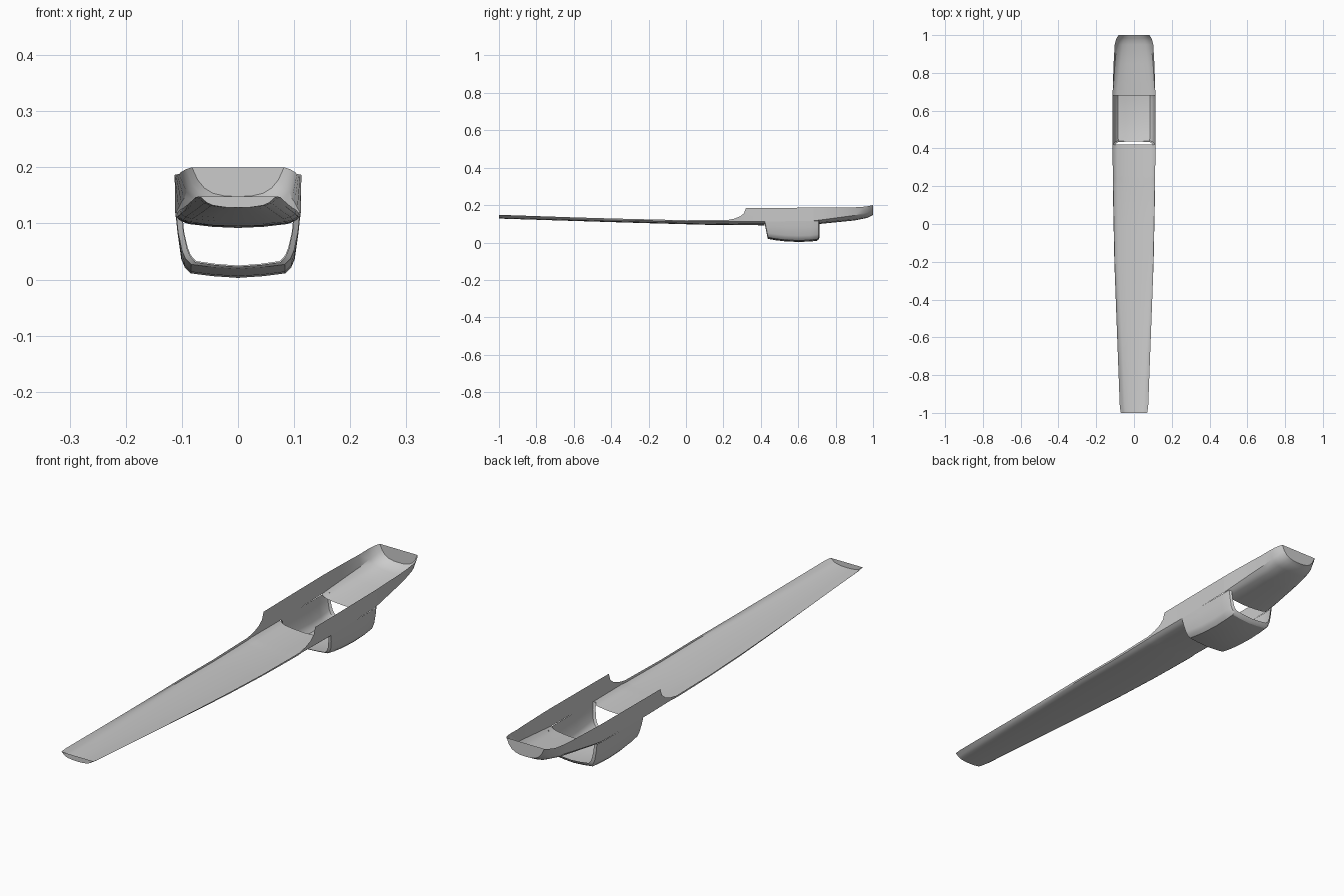
import bpy
import bmesh
from math import radians

cube = bpy.data.objects.get("Cube")
if cube:
    bpy.data.objects.remove(cube, do_unlink=True)

# Single grey finish
grey = bpy.data.materials.new("plain_grey")
grey.use_nodes = True
colour = (0.6, 0.6, 0.6, 1)
grey.diffuse_color = colour
grey.node_tree.nodes["Principled BSDF"].inputs["Base Color"].default_value = colour

# Outline curves along the length: half width, rim height, keel height, roundness
WIDTH = [(-1, .07), (-.97, .075), (-.6, .089), (-.2, .104), (.2, .112), (.42, .113),
         (.7, .113), (.85, .108), (.95, .102), (.98, .095), (1, .082)]
RIM = [(-1, .148), (-.5, .131), (0, .119), (.22, .12), (.26, .128), (.29, .14),
       (.31, .156), (.32, .184), (.9, .188), (.96, .192), (1, .2)]
KEEL = [(-1, .128), (-.3, .106), (.1, .095), (.42, .092), (.68, .096),
        (.72, .1), (.9, .118), (.97, .132), (1, .148)]
ROUND = [(-1, .6), (-.3, 0), (.7, 0), (1, 1)]


def at(curve, y):
    """Piecewise linear value of a curve."""
    for (a, u), (b, v) in zip(curve, curve[1:]):
        if y <= b:
            return u + (v - u) * max(0, (y - a) / (b - a))
    return curve[-1][1]


def trough(y):
    """Half section from rim to keel."""
    w, rim, keel, t = (at(c, y) for c in (WIDTH, RIM, KEEL, ROUND))
    s = min(1, (rim - keel) / .03)
    flat = [(.985, .02), (.9, .012), (.78, .007), (.4, .002), (0, 0)]
    rounded = [(.88, .03), (.73, .015), (.55, .006), (.3, .001), (0, 0)]
    return [(w, rim)] + [(w * (a + (c - a) * t), keel + s * (b + (d - b) * t))
                         for (a, b), (c, d) in zip(flat, rounded)]


def sheet(name, rows, cap=None):
    """Skin rows of points; cap closes the first or last row."""
    bm = bmesh.new()
    grid = [[bm.verts.new(p) for p in row] for row in rows]
    for a, b in zip(grid, grid[1:]):
        for i in range(len(a) - 1):
            bm.faces.new((a[i], a[i + 1], b[i + 1], b[i]))
    if cap is not None:
        ring = grid[cap]
        bm.faces.new(ring if cap else ring[::-1])
    mesh = bpy.data.meshes.new(name)
    bm.to_mesh(mesh)
    bm.free()
    mesh.materials.append(grey)
    obj = bpy.data.objects.new(name, mesh)
    bpy.context.collection.objects.link(obj)
    bpy.ops.object.select_all(action='DESELECT')
    obj.select_set(True)
    bpy.context.view_layer.objects.active = obj
    bpy.ops.object.shade_smooth_by_angle(angle=radians(30))
    return obj


def mirrored(y, half):
    """Full section, left to right, from a half section ending on the centre."""
    return [(-x, y, z) for x, z in half] + [(x, y, z) for x, z in half[-2::-1]]


# Long tapering fore trough, closed at the tip
fore = [-1, -.97, -.8, -.6, -.4, -.2, 0, .1, .2, .22, .24, .26, .275, .29, .3,
        .31, .32, .42]
sheet("fore_trough", [mirrored(y, trough(y)) for y in fore], cap=0)

# Rear trough, closed at the end
rear = [.68, .72, .78, .85, .9, .95, .97, .985, 1]
sheet("rear_trough", [mirrored(y, trough(y)) for y in rear], cap=-1)

# Upright walls between the troughs
for side, name in ((-1, "right_wall"), (1, "left_wall")):
    rows = [[(side * x, y, z) for x, z in trough(y)[:2]][::-side]
            for y in (.42, .5, .6, .68)]
    sheet(name, rows)


# Open-ended guard under the middle, with rims turned inward at both ends
def guard_section(y, scale, drop, lean):
    half = [(.111, .114), (.108, .085), (.101, .036 + drop), (.095, .022 + drop),
            (.084, .011 + drop), (.045, .006 + drop), (0, .003 + drop)]
    row = mirrored(y, [(x * scale, z) for x, z in half])
    return [(x, py + lean * (.114 - z), z) for x, py, z in row]


stations = [(.418, .9, .02, .2), (.422, .99, .016, .2), (.47, 1, .009, .1),
            (.53, 1, .003, 0), (.6, 1, 0, 0), (.66, 1, .002, 0),
            (.7, .99, .006, 0), (.708, .97, .012, 0), (.713, .89, .022, 0)]
sheet("lower_guard", [guard_section(*s) for s in stations])
